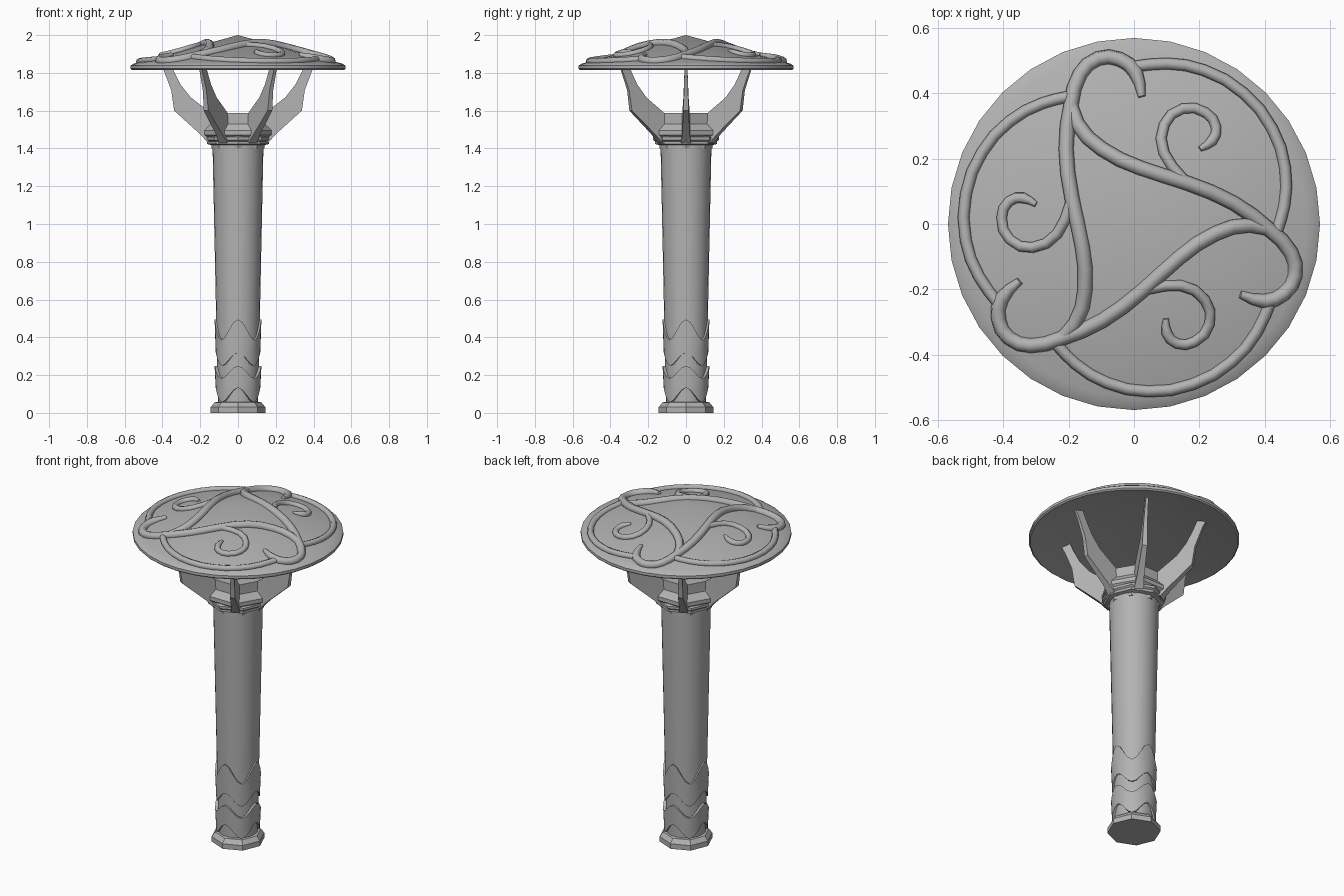
import bpy
import bmesh
from math import cos, sin, pi, radians, hypot
from mathutils import Matrix

if "Cube" in bpy.data.objects:
    bpy.data.objects.remove(bpy.data.objects["Cube"], do_unlink=True)

stone = bpy.data.materials.new("grey_stone")
stone.use_nodes = True
GREY = (0.45, 0.45, 0.45, 1)
stone.diffuse_color = GREY
stone.node_tree.nodes["Principled BSDF"].inputs["Base Color"].default_value = GREY


def finish(obj, angle):
    bpy.ops.object.select_all(action="DESELECT")
    obj.select_set(True)
    bpy.context.view_layer.objects.active = obj
    bpy.ops.object.shade_smooth_by_angle(angle=radians(angle))


def mesh_object(name, bm, angle=30):
    bmesh.ops.recalc_face_normals(bm, faces=bm.faces)
    me = bpy.data.meshes.new(name)
    bm.to_mesh(me)
    bm.free()
    me.materials.append(stone)
    obj = bpy.data.objects.new(name, me)
    bpy.context.collection.objects.link(obj)
    finish(obj, angle)


def bridge(bm, a, b):
    for i in range(len(a)):
        j = (i + 1) % len(a)
        bm.faces.new((a[i], a[j], b[j], b[i]))


def lathe(name, profile, sides):
    """Turned part with capped ends; a zero radius closes in a point."""
    bm = bmesh.new()
    rings = []
    for r, z in profile:
        rings.append([bm.verts.new((r * cos(2 * pi * i / sides),
                                    r * sin(2 * pi * i / sides), z))
                      for i in range(sides)])
    for a, b in zip(rings, rings[1:]):
        bridge(bm, a, b)
    bm.faces.new(rings[0])
    bm.faces.new(rings[-1])
    bmesh.ops.remove_doubles(bm, verts=bm.verts, dist=1e-5)
    mesh_object(name, bm)


# Post, foot and collar
lathe("foot", [(0.145, 0), (0.145, 0.03), (0.125, 0.055), (0.10, 0.06)], 8)
lathe("post", [(0.106, 0.04), (0.135, 1.42)], 24)
lathe("collar", [(0.14, 1.40), (0.142, 1.418), (0.165, 1.424), (0.165, 1.438),
                 (0.175, 1.446), (0.175, 1.46), (0.15, 1.472)], 8)
lathe("hex_drum", [(0.175, 1.46), (0.19, 1.472), (0.19, 1.495), (0.155, 1.53),
                   (0.155, 1.587)], 6)


# Wavy bands wrapped round the foot of the post, flaring upward
def wavy_band(name, low, low_wave, high, high_wave, segments=32):
    bm = bmesh.new()
    rings = [[] for _ in range(4)]
    for i in range(segments):
        t = 2 * pi * i / segments
        wave = cos(4 * t)
        zl, zh = low + low_wave * wave, high + high_wave * wave
        for ring, r, z in zip(rings, (0.10, 0.118, 0.124, 0.10), (zl, zl, zh, zh)):
            ring.append(bm.verts.new((r * cos(t), r * sin(t), z)))
    for k in range(4):
        bridge(bm, rings[k], rings[(k + 1) % 4])
    mesh_object(name, bm, 35)


wavy_band("upper_wavy_band", 0.285, 0.035, 0.44, 0.055)
wavy_band("lower_wavy_band", 0.095, 0.038, 0.215, 0.033)

# Six tapering arms reaching into the hollow cap: outer, inner (r, z), half width
ARM = [((0.42, 1.865), (0.365, 1.868), 0.007),
       ((0.396, 1.82), (0.345, 1.82), 0.008),
       ((0.354, 1.71), (0.305, 1.74), 0.011),
       ((0.338, 1.60), (0.25, 1.67), 0.014),
       ((0.20, 1.475), (0.14, 1.585), 0.02),
       ((0.16, 1.43), (0.12, 1.45), 0.026)]


def arm(index):
    bm = bmesh.new()
    loops = []
    for (ro, zo), (ri, zi), w in ARM:
        loops.append([bm.verts.new(p) for p in
                      ((ro, -w, zo), (ro, w, zo), (ri, w, zi), (ri, -w, zi))])
    for a, b in zip(loops, loops[1:]):
        bridge(bm, a, b)
    bm.faces.new(loops[0])
    bm.faces.new(loops[-1])
    bm.transform(Matrix.Rotation(index * pi / 3, 4, "Z"))
    mesh_object(f"arm_{index + 1}", bm, 20)


for k in range(6):
    arm(k)

# Shallow conical cap, hollow underneath
lathe("cap", [(0, 1.975), (0.55, 1.816), (0.562, 1.815), (0.57, 1.822),
              (0.57, 1.838), (0.555, 1.848), (0.53, 1.855), (0, 2.0)], 32)


def cap_height(x, y):
    return 2.0 - 0.145 * hypot(x, y) / 0.53


# Raised vines, each repeated three times round the cap
def vine(name, points, radius, lift, taper_start, taper_end):
    for k in range(3):
        cu = bpy.data.curves.new(f"{name}_{k + 1}", "CURVE")
        cu.dimensions = "3D"
        cu.resolution_u = 2
        cu.bevel_depth = radius
        cu.bevel_resolution = 2
        cu.use_fill_caps = True
        sp = cu.splines.new("BEZIER")
        sp.bezier_points.add(len(points) - 1)
        a = k * 2 * pi / 3
        for bp, (x, y) in zip(sp.bezier_points, points):
            bp.co = (x * cos(a) - y * sin(a), x * sin(a) + y * cos(a),
                     cap_height(x, y) + lift)
            bp.handle_left_type = bp.handle_right_type = "AUTO"
        sp.bezier_points[0].radius = taper_start
        sp.bezier_points[-1].radius = taper_end
        cu.materials.append(stone)
        obj = bpy.data.objects.new(f"{name}_{k + 1}", cu)
        bpy.context.collection.objects.link(obj)
        bpy.ops.object.select_all(action="DESELECT")
        obj.select_set(True)
        bpy.context.view_layer.objects.active = obj
        bpy.ops.object.convert(target="MESH")
        finish(bpy.context.view_layer.objects.active, 50)


vine("main_vine", [(0.024, 0.39), (0.005, 0.465), (-0.045, 0.505), (-0.11, 0.507),
                   (-0.165, 0.46), (-0.192, 0.37), (-0.208, 0.23), (-0.19, 0.08),
                   (-0.158, -0.07), (-0.15, -0.2), (-0.18, -0.305), (-0.25, -0.37)],
     0.023, 0.004, 0.5, 0.8)
vine("rim_vine", [(-0.20, 0.39), (-0.28, 0.37), (-0.38, 0.315), (-0.465, 0.22),
                  (-0.515, 0.09), (-0.515, -0.05), (-0.475, -0.16), (-0.41, -0.25)],
     0.018, 0.003, 1, 1)
vine("curl_vine", [(-0.195, 0.06), (-0.235, -0.03), (-0.31, -0.072), (-0.38, -0.048),
                   (-0.405, 0.02), (-0.382, 0.07), (-0.34, 0.08), (-0.30, 0.06)],
     0.017, 0.003, 1, 0.5)
